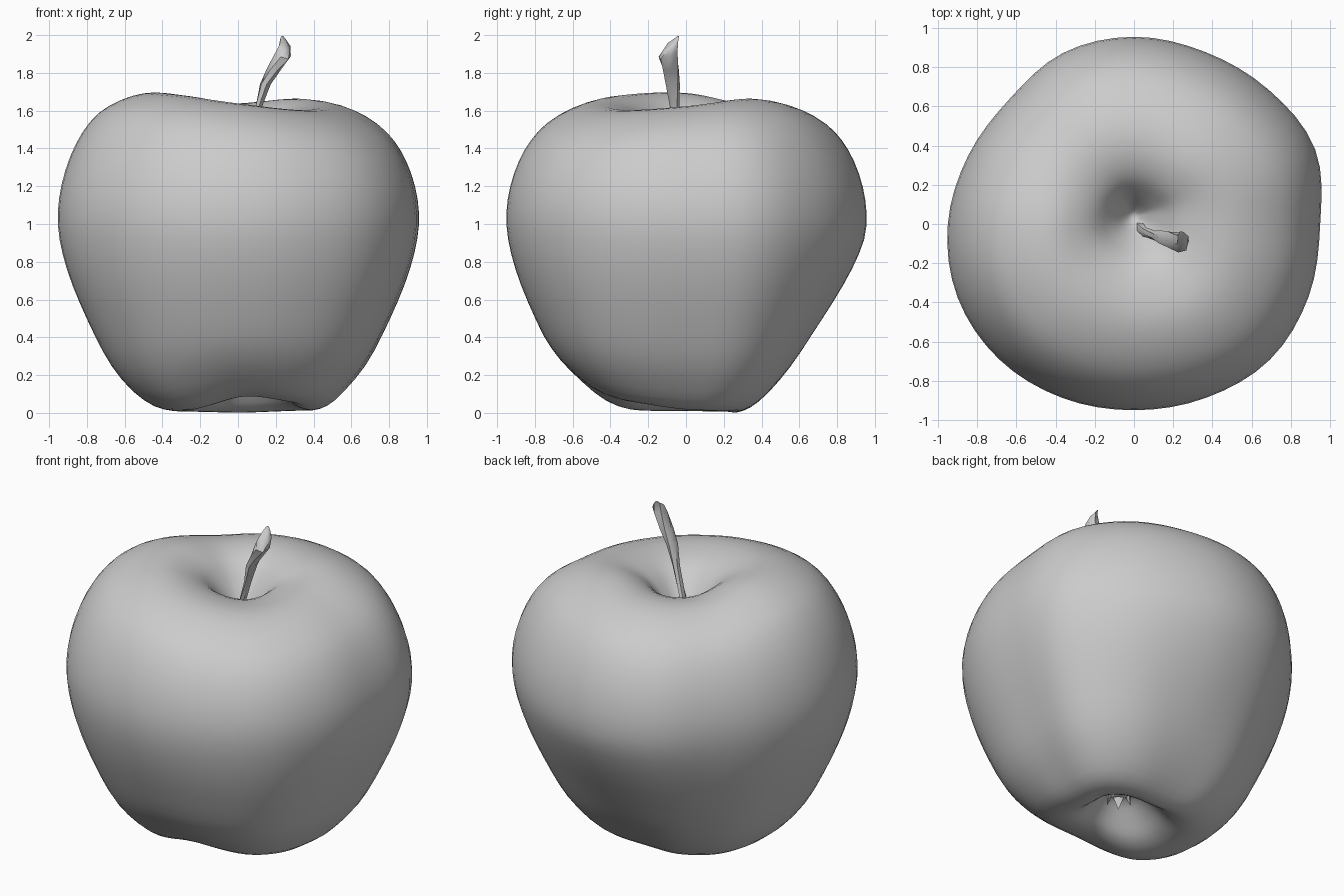
import bpy, bmesh, math
from mathutils import Vector

cube = bpy.data.objects.get("Cube")
if cube:
    bpy.data.objects.remove(cube, do_unlink=True)

grey = bpy.data.materials.new("plain grey")
grey.use_nodes = True
grey.diffuse_color = (0.6, 0.6, 0.6, 1)
grey.node_tree.nodes["Principled BSDF"].inputs["Base Color"].default_value = (0.6, 0.6, 0.6, 1)


def spline(p0, p1, p2, p3, t):
    return 0.5 * (2 * p1 + (p2 - p0) * t + (2 * p0 - 5 * p1 + 4 * p2 - p3) * t**2
                  + (3 * p1 - p0 - 3 * p2 + p3) * t**3)


def around(values, angle):
    """Smooth periodic lookup of evenly spaced values round a circle."""
    n = len(values)
    s = angle / math.tau * n
    i = math.floor(s)
    return spline(*(values[(i + k) % n] for k in (-1, 0, 1, 2)), s - i)


def loft(name, rings, tips):
    """Skin rings of points and close both ends, with a tip point or a cap."""
    bm = bmesh.new()
    loops = [[bm.verts.new(p) for p in ring] for ring in rings]
    n = len(loops[0])
    for a, b in zip(loops, loops[1:]):
        for i in range(n):
            j = (i + 1) % n
            bm.faces.new((a[i], a[j], b[j], b[i]))
    for loop, tip in ((loops[0], tips[0]), (loops[-1], tips[1])):
        if tip is None:
            bm.faces.new(loop)
        else:
            v = bm.verts.new(tip)
            for i in range(n):
                bm.faces.new((loop[i], loop[(i + 1) % n], v))
    bmesh.ops.recalc_face_normals(bm, faces=bm.faces)
    mesh = bpy.data.meshes.new(name)
    bm.to_mesh(mesh)
    bm.free()
    obj = bpy.data.objects.new(name, mesh)
    bpy.context.collection.objects.link(obj)
    mesh.materials.append(grey)
    bpy.context.view_layer.objects.active = obj
    obj.select_set(True)
    bpy.ops.object.shade_smooth_by_angle(angle=math.radians(50))
    obj.select_set(False)
    return obj


# Fruit body: a lathe profile whose girth and rims vary round the axis
girth = [.95, 1, .97, .95, .955, .945, .9, .915, .95, .975, .975, .96, .95, .96, .98, .965]
top_rim = [-.03, .01, -.015, -.02, .04, .03, -.015, -.05]
bottom_rim = [0, -.01, -.02, -.015, -.01, 0, .08, .045]
profile = [Vector(p) for p in (
    (.03, .21), (.1, .19), (.18, .12), (.27, .045), (.39, .02), (.53, .075), (.7, .25),
    (.84, .5), (.95, .76), (1, .99), (.98, 1.2), (.9, 1.4), (.775, 1.545), (.59, 1.635),
    (.41, 1.65), (.24, 1.59), (.13, 1.48), (.06, 1.39), (.02, 1.35))]
top_hollow, bottom_hollow = Vector((0, .04)), Vector((.07, -.05))
steps, sides = 3, 64


def body_point(f, z, angle):
    inner = min(1, f / .4)
    upper = max(0, min(1, (z - .9) / .65))
    lower = max(0, 1 - z / .4)
    taper = max(0, 1 - z / .95)**1.3
    # Fuller on the diagonals and tucked in at the back towards the base
    r = f * around(girth, angle) * (1 + .055 * taper * math.sin(2 * angle)**2)
    r -= .25 * f * inner * taper * max(0, math.sin(angle))**3
    rise = inner * (upper * upper * around(top_rim, angle) + lower * around(bottom_rim, angle))
    shift = top_hollow * (1 - inner) if z > 1 else bottom_hollow * max(0, 1 - f / .6)
    return (r * math.cos(angle) + shift.x, r * math.sin(angle) + shift.y, z + rise)


rings = []
last = len(profile) - 1
for i in range(last):
    keys = [profile[max(0, min(last, i + k))] for k in (-1, 0, 1, 2)]
    for s in range(steps):
        f, z = spline(*keys, s / steps)
        rings.append([body_point(f, z, math.tau * k / sides) for k in range(sides)])
loft("fruit_body", rings, ((*bottom_hollow, .21), (*top_hollow, 1.34)))

# Stem: a thin six-sided twig, widening to a slanted, pinched end
path = [((.02, -.02, 1.32), .04, 0), ((.055, -.04, 1.46), .022, 0), ((.11, -.06, 1.62), .023, 0),
        ((.145, -.07, 1.74), .035, 0), ((.19, -.08, 1.82), .042, .2),
        ((.24, -.095, 1.9), .048, .5), ((.25, -.08, 1.95), .036, .9), ((.24, -.05, 1.985), .012, .9)]
stem = []
for n, (centre, radius, slant) in enumerate(path):
    ring = []
    for k in range(6):
        a = math.tau * k / 6 + n * .25
        x, y = .85 * radius * math.cos(a), 1.1 * radius * math.sin(a)
        ring.append(Vector(centre) + Vector((x, y, slant * (y - x) * .8)))
    stem.append(ring)
loft("stem", stem, (None, None))

# Dried blossom leaves inside the lower hollow
for k in range(5):
    a = math.tau * k / 5 + .3
    out, side = Vector((math.cos(a), math.sin(a), 0)), Vector((-math.sin(a), math.cos(a), 0))
    base = Vector((*bottom_hollow, .2)) + out * .05
    ring = [base + side * .03, base + out * .02, base - side * .03, base - out * .01]
    tip = base + out * .02 - Vector((0, 0, .07))
    loft(f"blossom_leaf_{k + 1}", [ring], (None, tip))
